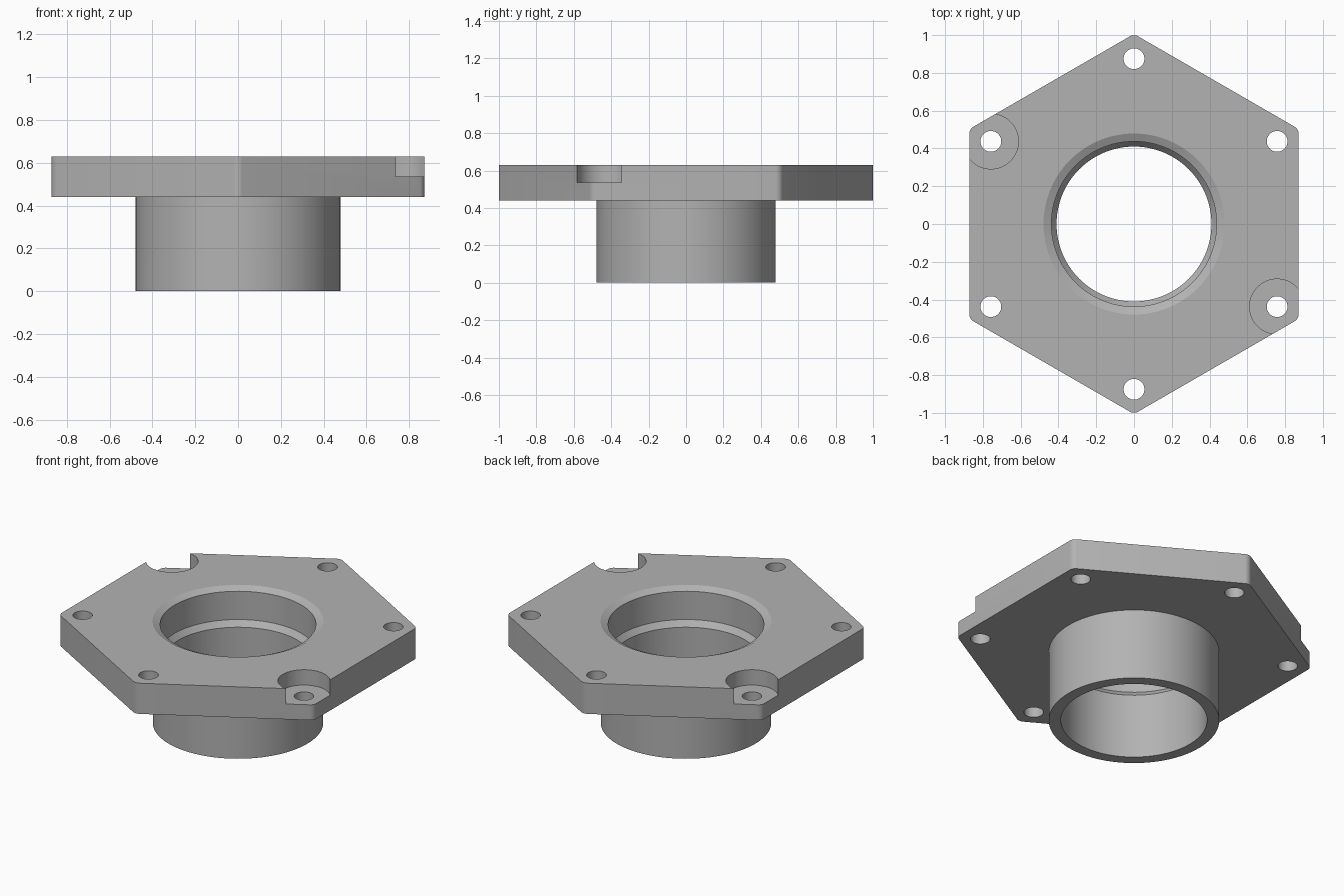
import bpy
import bmesh
from math import cos, sin, pi, radians

cube = bpy.data.objects.get("Cube")
if cube:
    bpy.data.objects.remove(cube, do_unlink=True)

TOP, UNDER = 0.63, 0.44      # flange faces
OUTER, BORE, RECESS = 0.478, 0.41, 0.437
BOLT_CIRCLE = 0.875

grey = bpy.data.materials.new("machined grey")
grey.use_nodes = True
grey.diffuse_color = (0.45, 0.45, 0.45, 1)
grey.node_tree.nodes["Principled BSDF"].inputs["Base Color"].default_value = (0.45, 0.45, 0.45, 1)


def finish(bm, name):
    bmesh.ops.recalc_face_normals(bm, faces=bm.faces)
    mesh = bpy.data.meshes.new(name)
    bm.to_mesh(mesh)
    bm.free()
    mesh.materials.append(grey)
    obj = bpy.data.objects.new(name, mesh)
    bpy.context.collection.objects.link(obj)
    return obj


def turned(name, profile, x=0, y=0, sides=96):
    """Solid of revolution from (radius, z) pairs, capped at both ends."""
    bm = bmesh.new()
    rings = [[bm.verts.new((x + r * cos(2 * pi * i / sides), y + r * sin(2 * pi * i / sides), z))
              for i in range(sides)] for r, z in profile]
    for low, high in zip(rings, rings[1:]):
        for i in range(sides):
            j = (i + 1) % sides
            bm.faces.new((low[i], low[j], high[j], high[i]))
    bm.faces.new(rings[0])
    bm.faces.new(rings[-1])
    return finish(bm, name)


def combine(target, tool, operation):
    mod = target.modifiers.new(operation, "BOOLEAN")
    mod.operation = operation
    mod.solver = "EXACT"
    mod.object = tool
    bpy.context.view_layer.objects.active = target
    bpy.ops.object.modifier_apply(modifier=mod.name)
    bpy.data.objects.remove(tool, do_unlink=True)


# Hexagonal flange with rounded corners
bm = bmesh.new()
corners = [bm.verts.new((1.006 * cos(pi / 6 + k * pi / 3), 1.006 * sin(pi / 6 + k * pi / 3), UNDER))
           for k in range(6)]
base = bm.faces.new(corners)
raised = bmesh.ops.extrude_face_region(bm, geom=[base])["geom"]
bmesh.ops.translate(bm, vec=(0, 0, TOP - UNDER),
                    verts=[g for g in raised if isinstance(g, bmesh.types.BMVert)])
upright = [e for e in bm.edges if abs(e.verts[0].co.z - e.verts[1].co.z) > 0.1]
bmesh.ops.bevel(bm, geom=upright, offset=0.023, segments=6, profile=0.5, affect="EDGES")
flange = finish(bm, "flange_with_sleeve")

# Sleeve below the flange
combine(flange, turned("sleeve", [(OUTER, 0), (OUTER, UNDER + 0.05)]), "UNION")

# Stepped bore with a shallow lead-in at the top
combine(flange, turned("bore_cutter", [(BORE, -0.1), (BORE, 0.40), (RECESS, 0.435),
                                       (RECESS, TOP - 0.02), (0.479, TOP), (0.479, TOP + 0.1)]),
        "DIFFERENCE")

# Six bolt holes, two opposite ones with a wide counterbore
for k in range(6):
    a = pi / 6 + k * pi / 3
    x, y = BOLT_CIRCLE * cos(a), BOLT_CIRCLE * sin(a)
    combine(flange, turned("hole_cutter", [(0.055, UNDER - 0.1), (0.055, TOP + 0.1)], x, y, 48),
            "DIFFERENCE")
    if k in (2, 5):
        combine(flange, turned("counterbore_cutter", [(0.146, 0.535), (0.146, TOP + 0.1)], x, y, 72),
                "DIFFERENCE")

# Smooth round walls, crisp edges
bpy.ops.object.select_all(action="DESELECT")
flange.select_set(True)
bpy.context.view_layer.objects.active = flange
bpy.ops.object.shade_smooth_by_angle(angle=radians(20))
